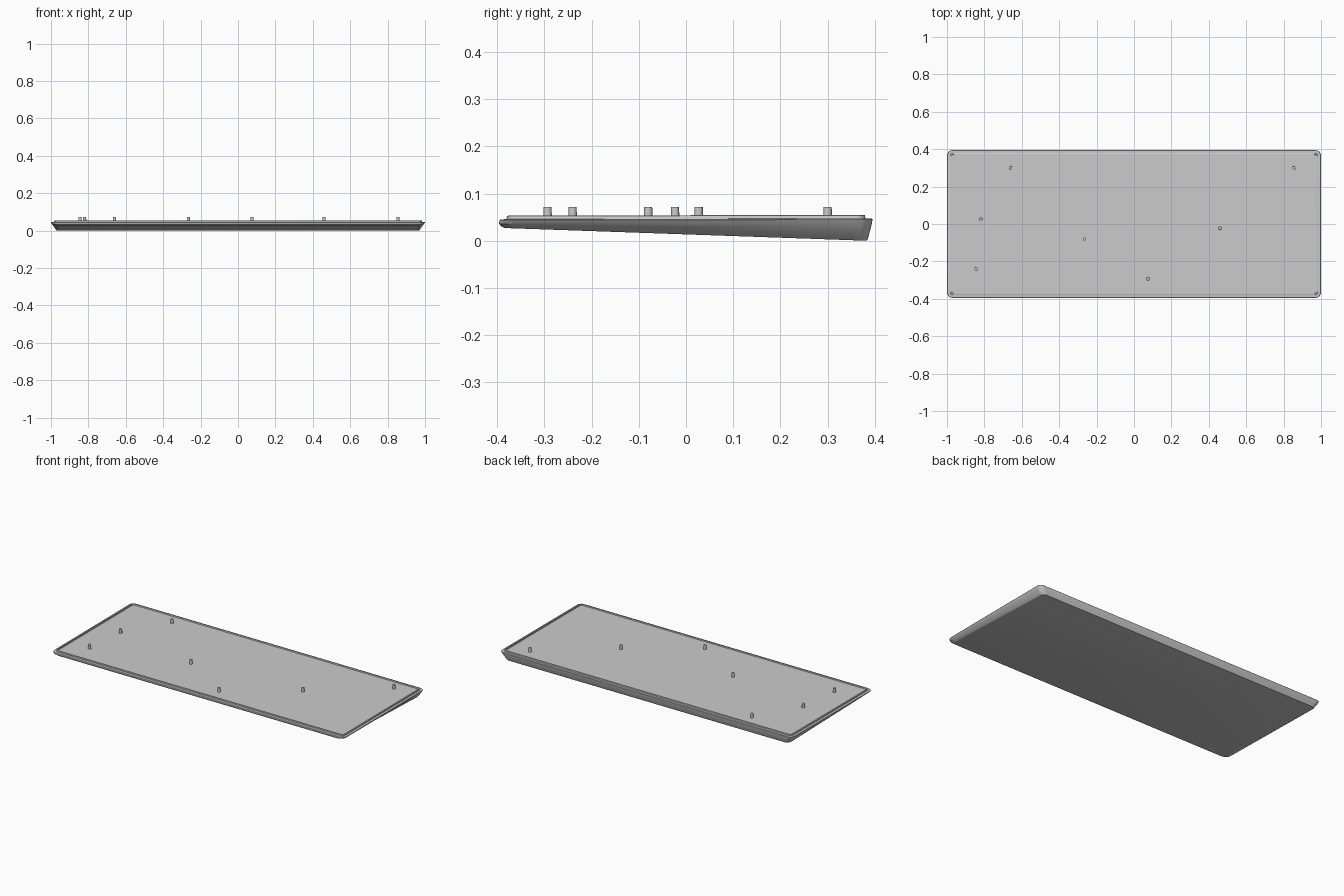
import bpy, bmesh, math

if "Cube" in bpy.data.objects:
    bpy.data.objects.remove(bpy.data.objects["Cube"])


def rounded_rect(bm, hx, y0, y1, r, zf, seg=6):
    """Ring of vertices round a rectangle; zf gives height as a function of y."""
    ring = []
    corners = [(hx - r, y1 - r), (-hx + r, y1 - r), (-hx + r, y0 + r), (hx - r, y0 + r)]
    for i, (cx, cy) in enumerate(corners):
        for k in range(seg + 1):
            a = math.radians(90 * (i + k / seg))
            x, y = cx + r * math.cos(a), cy + r * math.sin(a)
            ring.append(bm.verts.new((x, y, zf(y))))
    return ring


def finish(bm, name):
    bmesh.ops.recalc_face_normals(bm, faces=bm.faces)
    mesh = bpy.data.meshes.new(name)
    bm.to_mesh(mesh)
    bm.free()
    ob = bpy.data.objects.new(name, mesh)
    bpy.context.collection.objects.link(ob)
    bpy.context.view_layer.objects.active = ob
    ob.select_set(True)
    bpy.ops.object.shade_smooth_by_angle(angle=math.radians(30))
    ob.select_set(False)
    return ob


def slope(front, back):
    return lambda y: front + (back - front) * (y + 0.385) / 0.77


# Wedge tray: sloped underside, flared walls, stepped rim and a shallow lip
bm = bmesh.new()
profile = [
    (0.968, -0.384, 0.383, 0.028, slope(0.027, 0.000)),
    (0.974, -0.391, 0.385, 0.030, slope(0.030, 0.004)),
    (0.994, -0.396, 0.393, 0.030, slope(0.036, 0.034)),
    (1.000, -0.395, 0.395, 0.030, slope(0.043, 0.045)),
    (0.998, -0.393, 0.393, 0.028, slope(0.045, 0.047)),
    (0.985, -0.380, 0.380, 0.020, slope(0.046, 0.047)),
    (0.984, -0.379, 0.379, 0.020, slope(0.052, 0.054)),
    (0.982, -0.377, 0.377, 0.018, slope(0.053, 0.055)),
    (0.977, -0.372, 0.374, 0.015, slope(0.053, 0.055)),
    (0.976, -0.371, 0.373, 0.015, slope(0.046, 0.047)),
]
rings = [rounded_rect(bm, *p) for p in profile]
for a, b in zip(rings, rings[1:]):
    n = len(a)
    for i in range(n):
        bm.faces.new((a[i], a[(i + 1) % n], b[(i + 1) % n], b[i]))
bm.faces.new(rings[0])
bm.faces.new(rings[-1])
finish(bm, "bottom_tray")

# Locating pegs standing on the tray floor
pegs = [(-0.66, 0.30), (0.855, 0.30), (-0.82, 0.027), (0.46, -0.023),
        (-0.265, -0.08), (-0.845, -0.24), (0.075, -0.293)]
for i, (x, y) in enumerate(pegs):
    bm = bmesh.new()
    bmesh.ops.create_cone(bm, cap_ends=True, segments=20, radius1=0.009,
                          radius2=0.0085, depth=0.028)
    bmesh.ops.translate(bm, verts=bm.verts, vec=(x, y, 0.058))
    finish(bm, f"peg_{i + 1}")
